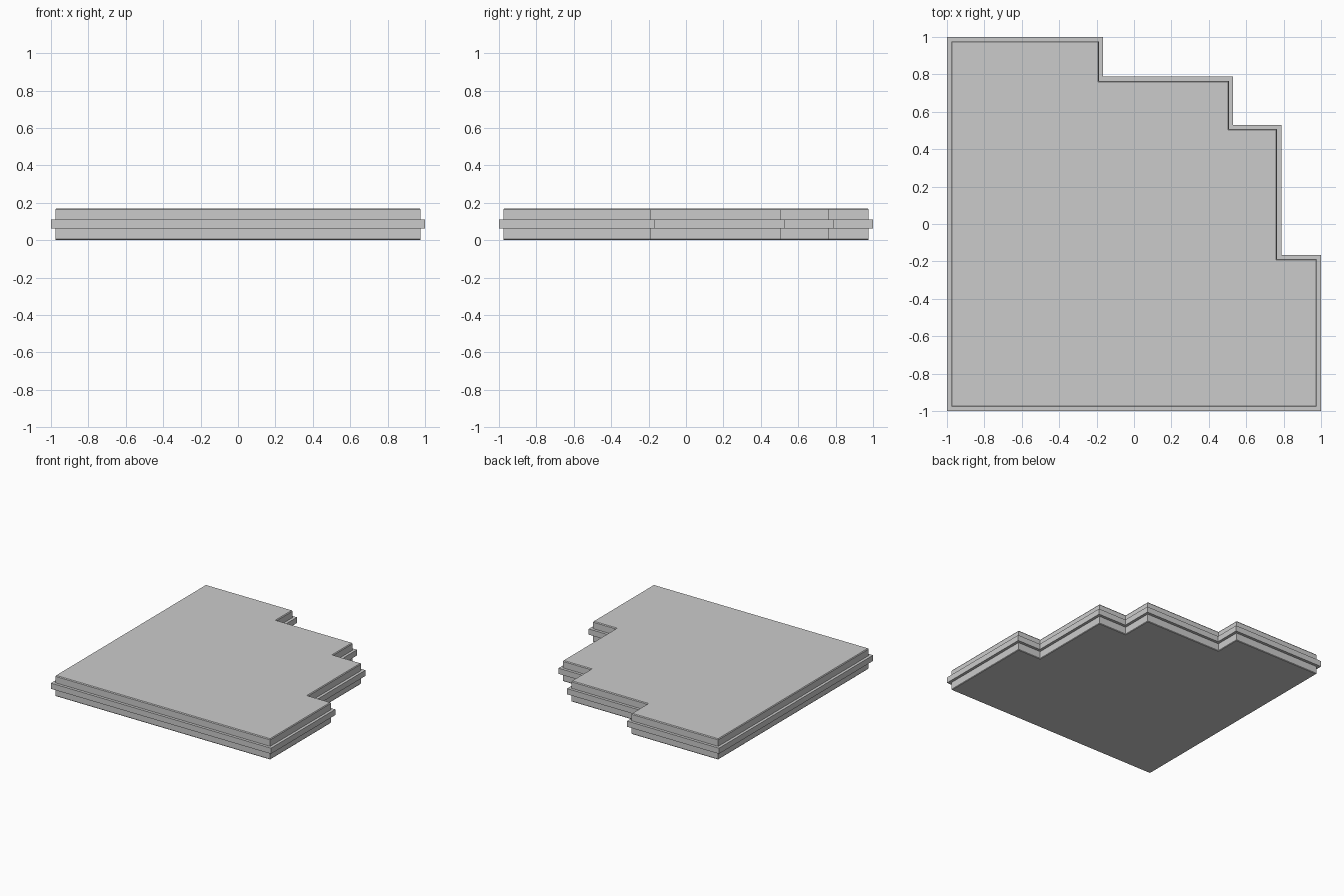
import bpy, bmesh

if "Cube" in bpy.data.objects:
    bpy.data.objects.remove(bpy.data.objects["Cube"])

# Stepped outline (counter-clockwise), mirrored across the diagonal
half = [(1, -1), (1, -0.165), (0.788, -0.165), (0.788, 0.53), (0.53, 0.53)]
outline = [(-1, -1)] + half + [(y, x) for x, y in reversed(half[:-1])]


def inset(points, d):
    """Move every edge of an axis-aligned outline inwards by d."""
    result = []
    n = len(points)
    for i, (x, y) in enumerate(points):
        px, py = points[i - 1]
        nx, ny = points[(i + 1) % n]
        ox = oy = 0
        for dx, dy in ((x - px, y - py), (nx - x, ny - y)):
            if abs(dx) > abs(dy):
                oy = d if dx > 0 else -d
            else:
                ox = -d if dy > 0 else d
        result.append((x + ox, y + oy))
    return result


# Edge profile from bottom to top: (inset, height)
profile = [(0.027, 0), (0.023, 0.005), (0.023, 0.063), (0, 0.063),
           (0, 0.11), (0.023, 0.11), (0.023, 0.163), (0.028, 0.17)]

# Floor slab with raised edge band
bm = bmesh.new()
rings = [[bm.verts.new((x, y, z)) for x, y in inset(outline, d)]
         for d, z in profile]
for low, high in zip(rings, rings[1:]):
    for i in range(len(low)):
        j = (i + 1) % len(low)
        bm.faces.new((low[i], low[j], high[j], high[i]))
bm.faces.new(rings[-1])
bm.faces.new(rings[0][::-1])
bmesh.ops.recalc_face_normals(bm, faces=bm.faces)

mesh = bpy.data.meshes.new("floor_slab")
bm.to_mesh(mesh)
bm.free()
slab = bpy.data.objects.new("floor_slab", mesh)
bpy.context.collection.objects.link(slab)
